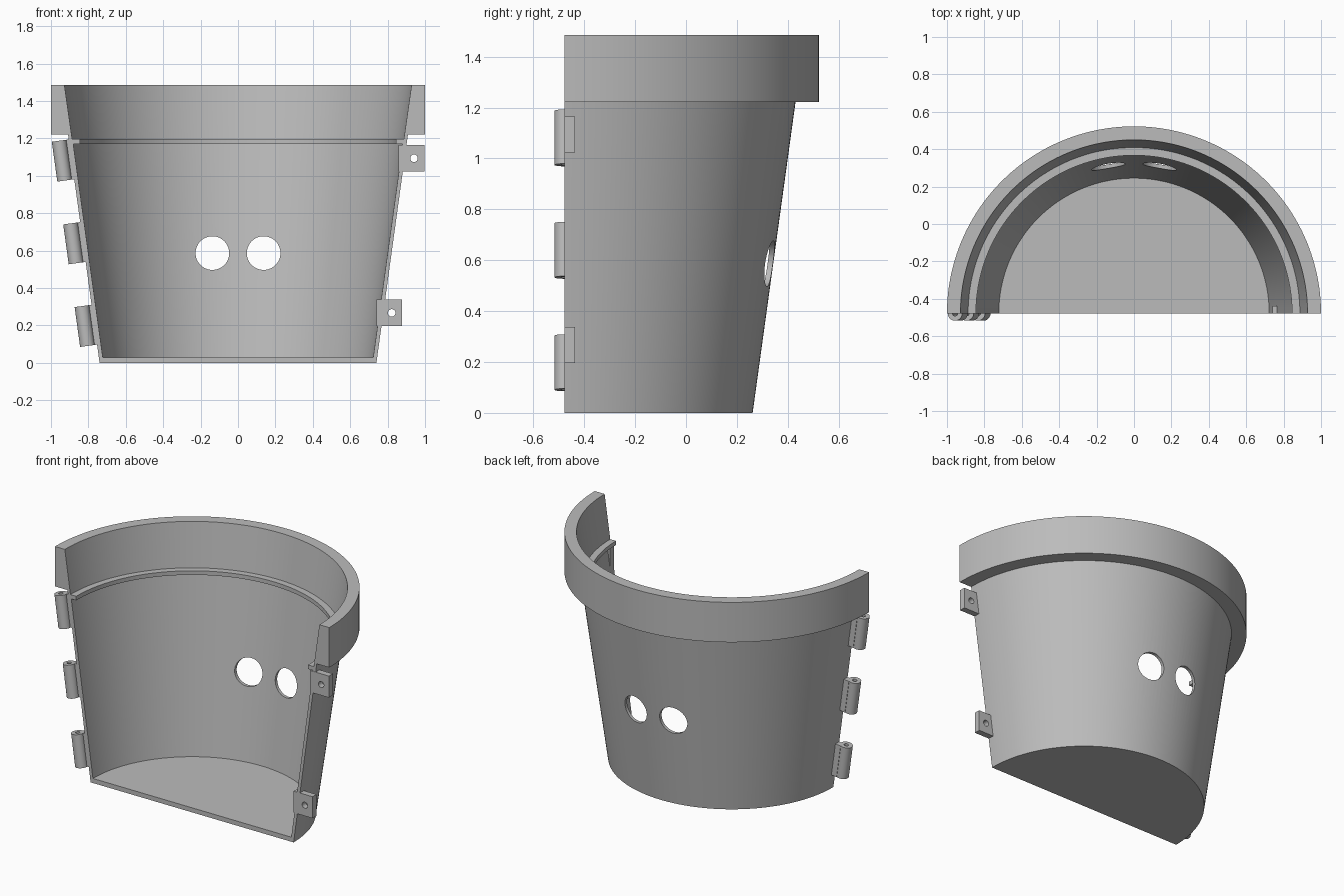
import bpy, bmesh, math
from mathutils import Vector, Matrix

if "Cube" in bpy.data.objects:
    bpy.data.objects.remove(bpy.data.objects["Cube"], do_unlink=True)

CUT_Y = -0.478          # plane where the pot is split in half
SLOPE = 0.138           # outward lean of the wall per unit of height
TILT = math.atan(SLOPE)

grey = bpy.data.materials.new("plain grey")
grey.use_nodes = True
colour = (0.5, 0.5, 0.5, 1)
grey.diffuse_color = colour
grey.node_tree.nodes["Principled BSDF"].inputs["Base Color"].default_value = colour


def wall_radius(z):
    return 0.74 + SLOPE * z


def finish(name, bm):
    bmesh.ops.recalc_face_normals(bm, faces=bm.faces)
    mesh = bpy.data.meshes.new(name)
    bm.to_mesh(mesh)
    bm.free()
    mesh.materials.append(grey)
    obj = bpy.data.objects.new(name, mesh)
    bpy.context.collection.objects.link(obj)
    return obj


def select(obj):
    bpy.ops.object.select_all(action="DESELECT")
    obj.select_set(True)
    bpy.context.view_layer.objects.active = obj


def smooth(obj):
    select(obj)
    bpy.ops.object.shade_smooth_by_angle(angle=math.radians(30))


def box(name, size, matrix):
    bm = bmesh.new()
    bmesh.ops.create_cube(bm, size=1, matrix=matrix @ Matrix.Diagonal((*size, 1)))
    return finish(name, bm)


def rod(name, radius, length, matrix, segments=48):
    bm = bmesh.new()
    bmesh.ops.create_cone(bm, cap_ends=True, segments=segments, radius1=radius,
                          radius2=radius, depth=length, matrix=matrix)
    return finish(name, bm)


def drill(obj, radius, length, matrix):
    cutter = rod("hole_cutter", radius, length, matrix)
    cutter.hide_render = True
    mod = obj.modifiers.new("hole", "BOOLEAN")
    mod.operation = "DIFFERENCE"
    mod.solver = "EXACT"
    mod.object = cutter
    select(obj)
    bpy.ops.object.modifier_apply(modifier=mod.name)
    bpy.data.objects.remove(cutter, do_unlink=True)


def along_y(x, y, z):
    return Matrix.Translation((x, y, z)) @ Matrix.Rotation(math.pi / 2, 4, "X")


# Half pot: wall, floor, inner ledge and rim swept through a half turn
profile = [(0, 0), (0.74, 0), (wall_radius(1.222), 1.222), (1, 1.222), (1, 1.485),
           (0.928, 1.485), (0.887, 1.198), (0.845, 1.198), (0.845, 1.171),
           (0.881, 1.171), (0.723, 0.03), (0, 0.03)]
STEPS = 96
bm = bmesh.new()
rings = []
for i in range(STEPS + 1):
    a = math.pi * i / STEPS
    rings.append([bm.verts.new((r * math.cos(a), CUT_Y + r * math.sin(a), z))
                  for r, z in profile])
count = len(profile)
for ring, following in zip(rings, rings[1:]):
    for j in range(count - 1):
        k = j + 1
        bm.faces.new((ring[j], ring[k], following[k], following[j]))
bm.faces.new(rings[0])
bm.faces.new(rings[-1])
bmesh.ops.remove_doubles(bm, verts=bm.verts, dist=1e-5)
pot = finish("half_pot", bm)

# Pair of round holes through the back wall
for side in (-1, 1):
    drill(pot, 0.09, 0.6, along_y(side * 0.137, 0.3, 0.587))
smooth(pot)

# Hinge knuckles leaning with the right edge, each with a pin hole and a web
for label, z in (("lower", 0.197), ("middle", 0.639), ("upper", 1.081)):
    x = -wall_radius(z) - 0.053
    lean = Matrix.Translation((x, CUT_Y, z)) @ Matrix.Rotation(-TILT, 4, "Y")
    knuckle = rod(label + "_hinge_knuckle", 0.039, 0.215, lean)
    drill(knuckle, 0.014, 0.4, lean)
    smooth(knuckle)
    box(label + "_hinge_web", (0.042, 0.038, 0.215),
        lean @ Matrix.Translation((0.037, 0.0195, 0)))

# Screw tabs on the left edge
for label, x, z in (("lower", 0.809, 0.267), ("upper", 0.928, 1.094)):
    tab = box(label + "_screw_tab", (0.138, 0.041, 0.142),
              Matrix.Translation((x, CUT_Y + 0.0203, z)))
    drill(tab, 0.02, 0.3, along_y(x + 0.013, CUT_Y, z))
    smooth(tab)
